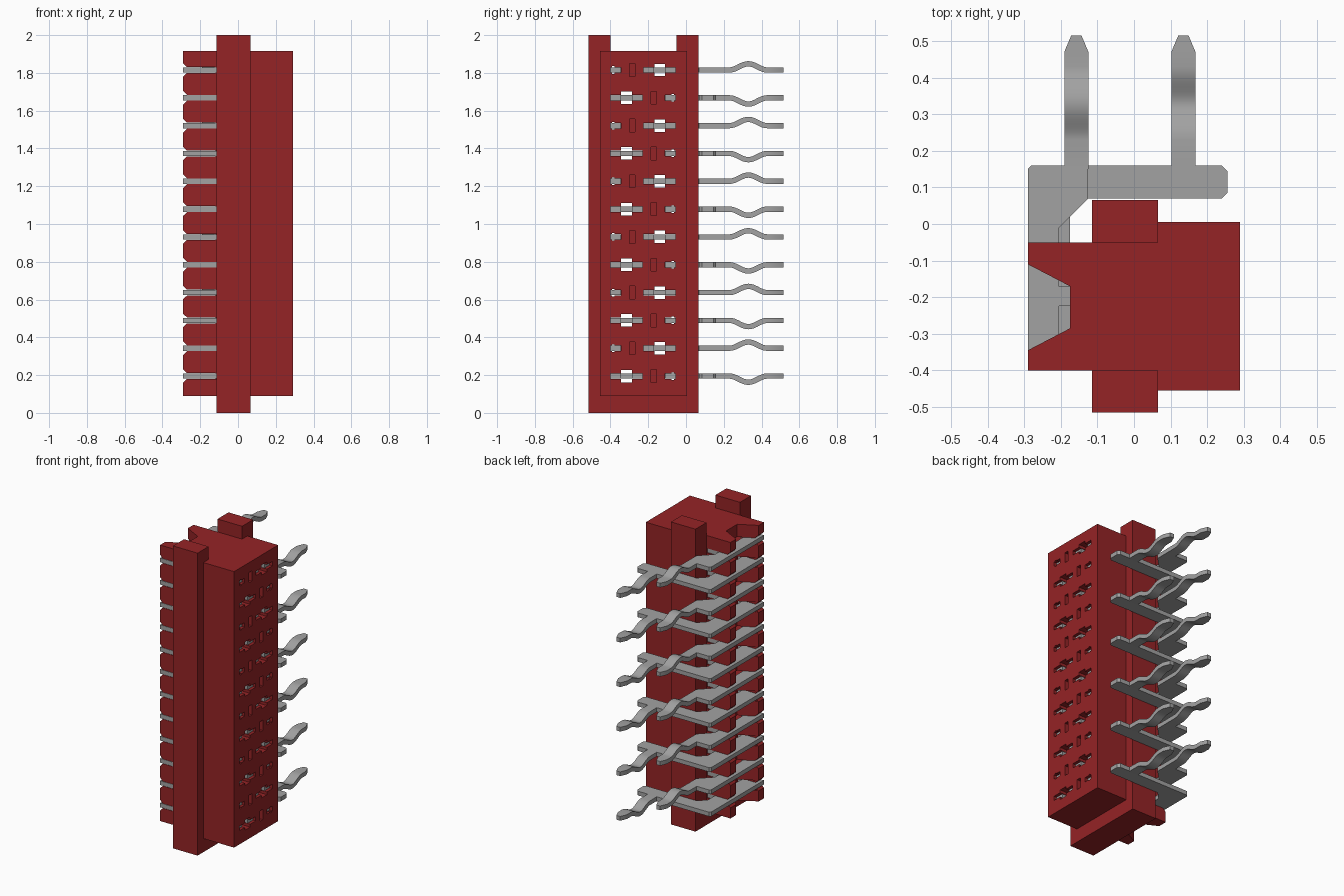
import bpy, bmesh, math
from mathutils import Vector

if "Cube" in bpy.data.objects:
    bpy.data.objects.remove(bpy.data.objects["Cube"], do_unlink=True)


def material(name, colour):
    m = bpy.data.materials.new(name)
    m.use_nodes = True
    m.diffuse_color = colour
    m.node_tree.nodes["Principled BSDF"].inputs["Base Color"].default_value = colour
    return m


RED = material("dark red plastic", (0.30, 0.017, 0.019, 1))
GREY = material("grey metal", (0.36, 0.36, 0.36, 1))
PITCH, FIRST, COUNT = 0.1473, 0.195, 12
MID = -0.2275            # y of the housing centre line
THICK = 0.028            # sheet thickness of the contacts


def prism(bm, points, axis, lo, hi):
    """Extrude a 2D outline along an axis; the outline uses the other two axes in order."""
    verts = []
    for a, b in points:
        co = [a, b]
        co.insert(axis, lo)
        verts.append(bm.verts.new(co))
    face = bm.faces.new(verts)
    ext = bmesh.ops.extrude_face_region(bm, geom=[face])["geom"]
    move = Vector((0, 0, 0))
    move[axis] = hi - lo
    bmesh.ops.translate(bm, vec=move, verts=[v for v in ext if isinstance(v, bmesh.types.BMVert)])


def rect(a0, a1, b0, b1):
    return [(a0, b0), (a1, b0), (a1, b1), (a0, b1)]


def make(name, bm, mat):
    bmesh.ops.recalc_face_normals(bm, faces=bm.faces[:])
    mesh = bpy.data.meshes.new(name)
    bm.to_mesh(mesh)
    bm.free()
    mesh.materials.append(mat)
    ob = bpy.data.objects.new(name, mesh)
    bpy.context.collection.objects.link(ob)
    return ob


def cross(y, z, w, h, w2, h2, shift=0):
    """Thin slot with a taller square opening."""
    c = y + shift
    return [(y - w, z - h), (c - w2, z - h), (c - w2, z - h2), (c + w2, z - h2),
            (c + w2, z - h), (y + w, z - h), (y + w, z + h), (c + w2, z + h),
            (c + w2, z + h2), (c - w2, z + h2), (c - w2, z + h), (y - w, z + h)]


def rows():
    """Height of each contact and its side: +1 for the top row, alternating downwards."""
    for i in range(COUNT):
        yield FIRST + i * PITCH, (1 if i % 2 else -1)


# Housing pieces
bm = bmesh.new()
prism(bm, rect(-0.455, 0.005, 0.09, 1.915), 0, 0.065, 0.29)
block = make("socket_block", bm, RED)

bm = bmesh.new()
prism(bm, [(-0.515, 0), (0.065, 0), (0.065, 2), (-0.05, 2), (-0.05, 1.915),
           (-0.40, 1.915), (-0.40, 2), (-0.515, 2)], 0, -0.115, 0.065)
flange = make("flange", bm, RED)

bm = bmesh.new()
prism(bm, [(-0.115, -0.40), (-0.115, -0.05), (-0.29, -0.05), (-0.29, -0.11), (-0.175, -0.17),
           (-0.175, -0.285), (-0.29, -0.345), (-0.29, -0.40)], 2, 0.09, 1.915)
spine = make("toothed_spine", bm, RED)

# Cutters: contact openings through the housing, blind pockets and chamfered slits
holes, slits = bmesh.new(), bmesh.new()
for z, s in rows():
    prism(holes, cross(MID + s * 0.0875, z, 0.085, 0.0145, 0.028, 0.033), 0, -0.4, 0.4)
    prism(holes, cross(MID - s * 0.145, z, 0.028, 0.0145, 0.007, 0.02, -s * 0.012), 0, -0.4, 0.4)
    p = MID - s * 0.057
    prism(holes, rect(p - 0.015, p + 0.015, z - 0.034, z + 0.034), 0, 0.2, 0.4)
    prism(slits, [(-0.31, z - 0.055), (-0.27, z - 0.0155), (-0.12, z - 0.0155),
                  (-0.12, z + 0.0155), (-0.27, z + 0.0155), (-0.31, z + 0.055)], 1, -0.6, 0.1)
hole_cutter = make("opening_cutter", holes, RED)
slit_cutter = make("slit_cutter", slits, RED)


def cut(ob, cutter):
    mod = ob.modifiers.new("cut", 'BOOLEAN')
    mod.operation, mod.solver, mod.object = 'DIFFERENCE', 'EXACT', cutter
    bpy.context.view_layer.update()
    dg = bpy.context.evaluated_depsgraph_get()
    mesh = bpy.data.meshes.new_from_object(ob.evaluated_get(dg))
    ob.modifiers.clear()
    ob.data = mesh


cut(spine, slit_cutter)
for piece in (block, flange, spine):
    cut(piece, hole_cutter)
for c in (hole_cutter, slit_cutter):
    bpy.data.objects.remove(c, do_unlink=True)


# Contacts
def tail(bm, x, z, side):
    """Solder tail with a bump and a tapered tip."""
    stations = [0.15] + [0.23 + 0.0125 * i for i in range(17)] + [0.47, 0.515]
    rings = []
    for y in stations:
        t = max(-1, min(1, (y - 0.33) / 0.1)) * math.pi
        rise = side * 0.0165 * (1 + math.cos(t))
        slope = -side * 0.165 * math.pi * math.sin(t)
        n = Vector((0, -slope, 1)).normalized() * THICK / 2
        w = 0.014 if y > 0.5 else 0.033
        c = Vector((x, y, z + rise))
        dx = Vector((w, 0, 0))
        rings.append([bm.verts.new(p) for p in (c - dx - n, c + dx - n, c + dx + n, c - dx + n)])
    for a, b in zip(rings, rings[1:]):
        for i in range(4):
            j = (i + 1) % 4
            bm.faces.new((a[i], a[j], b[j], b[i]))
    bm.faces.new(rings[0])
    bm.faces.new(rings[-1])


SHORT_ARM = [(-0.29, -0.40), (-0.205, -0.40), (-0.205, -0.01), (-0.125, 0.07),
             (-0.125, 0.16), (-0.28, 0.16), (-0.29, 0.15)]
LONG_ARM = [(-0.29, -0.40), (-0.175, -0.40), (-0.175, 0.02), (-0.125, 0.07), (0.24, 0.07),
            (0.255, 0.085), (0.255, 0.145), (0.24, 0.16), (-0.28, 0.16), (-0.29, 0.15)]

for n, (z, s) in enumerate(rows(), 1):
    bm = bmesh.new()
    h = THICK / 2
    prism(bm, SHORT_ARM if s > 0 else LONG_ARM, 2, z - h, z + h)
    # prongs inside the housing
    for off in (0.03, 0.145, -0.145):
        y = MID + s * off
        prism(bm, rect(y - 0.027, y + 0.027, z - h, z + h), 0, -0.21, 0.27)
    tail(bm, -0.1575 if s > 0 else 0.135, z, s)
    ob = make(f"contact_pin_{n}", bm, GREY)
    bpy.ops.object.select_all(action='DESELECT')
    ob.select_set(True)
    bpy.context.view_layer.objects.active = ob
    bpy.ops.object.shade_smooth_by_angle(angle=math.radians(30))
